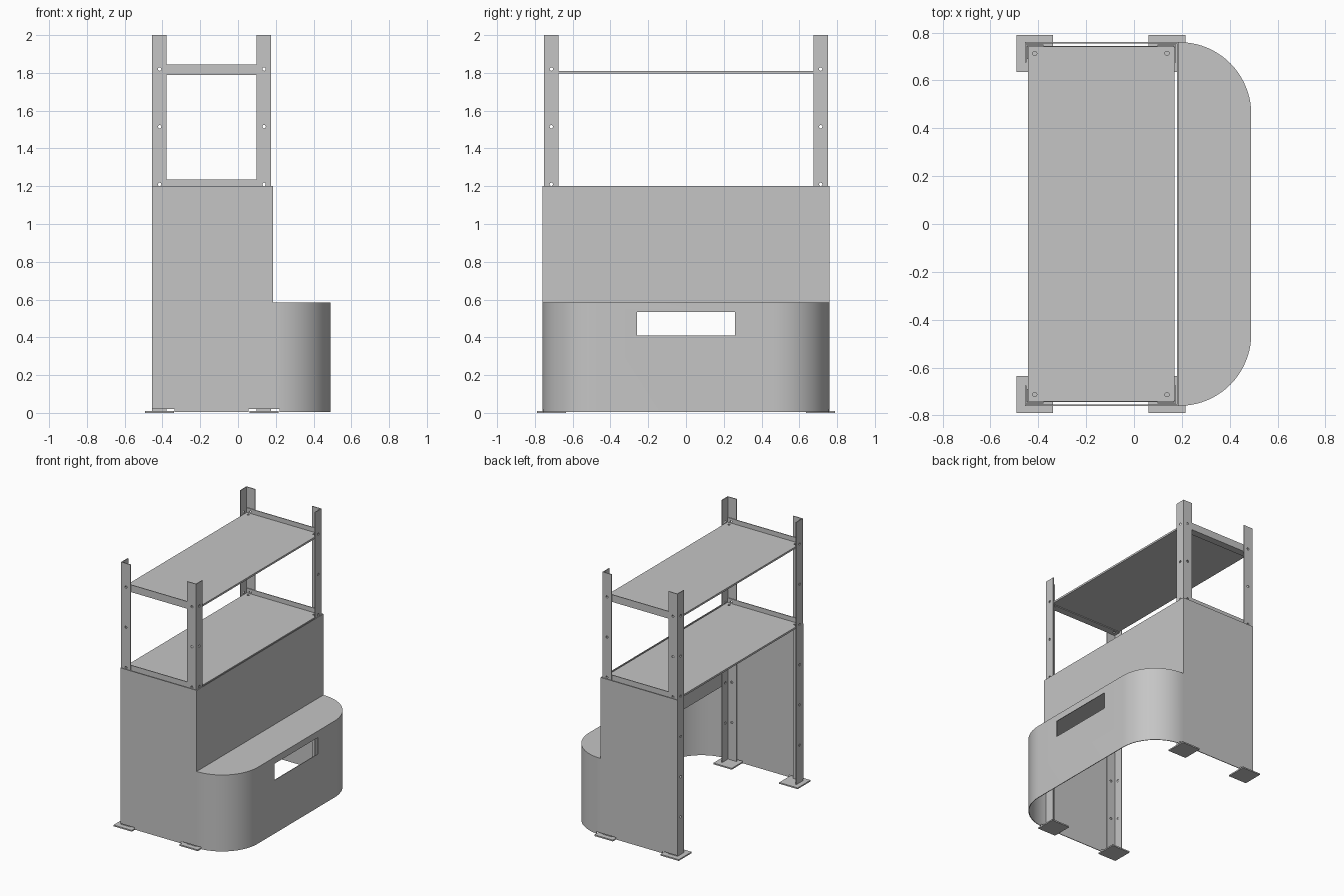
import bpy, bmesh, math
from mathutils import Matrix, Vector

if "Cube" in bpy.data.objects:
    bpy.data.objects.remove(bpy.data.objects["Cube"], do_unlink=True)

GREY = (0.56, 0.56, 0.56, 1)
metal = bpy.data.materials.new("grey_metal")
metal.use_nodes = True
metal.diffuse_color = GREY
metal.node_tree.nodes["Principled BSDF"].inputs["Base Color"].default_value = GREY


def finish(name, bm):
    me = bpy.data.meshes.new(name)
    bm.to_mesh(me)
    bm.free()
    me.materials.append(metal)
    ob = bpy.data.objects.new(name, me)
    bpy.context.collection.objects.link(ob)
    return ob


def add_box(bm, x, y, z):
    lo, hi = Vector((min(x), min(y), min(z))), Vector((max(x), max(y), max(z)))
    m = Matrix.Translation((lo + hi) / 2) @ Matrix.Diagonal((*(hi - lo), 1))
    bmesh.ops.create_cube(bm, size=1, matrix=m)


def add_hole(bm, centre, axis):
    turn = Vector(axis).to_track_quat('Z', 'Y').to_matrix().to_4x4()
    bmesh.ops.create_cone(bm, cap_ends=True, segments=12, radius1=0.009, radius2=0.009,
                          depth=0.04, matrix=Matrix.Translation(centre) @ turn)


def prism(name, outline, z0, z1):
    bm = bmesh.new()
    face = bm.faces.new([bm.verts.new((x, y, z0)) for x, y in outline])
    top = bmesh.ops.extrude_face_region(bm, geom=[face])["geom"]
    bmesh.ops.translate(bm, vec=(0, 0, z1 - z0),
                        verts=[v for v in top if isinstance(v, bmesh.types.BMVert)])
    bmesh.ops.recalc_face_normals(bm, faces=bm.faces)
    return finish(name, bm)


def bake(ob):
    """Apply all modifiers of an object."""
    bpy.context.view_layer.update()
    done = ob.evaluated_get(bpy.context.evaluated_depsgraph_get())
    me = bpy.data.meshes.new_from_object(done)
    ob.modifiers.clear()
    ob.data = me


def cut(ob, bm):
    """Subtract the cutter mesh from an object."""
    cutter = finish("cutter", bm)
    cutter.hide_render = True
    mod = ob.modifiers.new("cut", 'BOOLEAN')
    mod.operation, mod.solver, mod.object = 'DIFFERENCE', 'EXACT', cutter
    bake(ob)
    bpy.data.objects.remove(cutter, do_unlink=True)


def smooth(ob):
    bpy.ops.object.select_all(action='DESELECT')
    ob.select_set(True)
    bpy.context.view_layer.objects.active = ob
    bpy.ops.object.shade_smooth_by_angle(angle=math.radians(30))


BACK, FRONT, HALF = -0.455, 0.185, 0.76
SHEET, COUNTER, TOP = 0.005, 0.585, 1.2
HOLE_X, HOLE_Y = (-0.415, 0.138), 0.713


def rounded_front(inset):
    """Two quarter arcs joined by a straight front, from -y to +y."""
    r = 0.3 - inset
    half = [(0.19 + r * math.sin(a), -0.46 - r * math.cos(a))
            for a in (math.pi / 2 * i / 20 for i in range(21))]
    return half + [(x, -y) for x, y in reversed(half)]


# Wrap-around body: tall side walls running into a low rounded front
path = [(BACK, -HALF), (FRONT, -HALF)] + rounded_front(0) + [(FRONT, HALF), (BACK, HALF)]
bm = bmesh.new()
low, mid = ([bm.verts.new((x, y, z)) for x, y in path] for z in (0.005, COUNTER))
last = len(path) - 2
for i in range(last + 1):
    bm.faces.new((low[i], low[i + 1], mid[i + 1], mid[i]))
for i in (0, last):
    high = [bm.verts.new((v.co.x, v.co.y, TOP)) for v in (mid[i + 1], mid[i])]
    bm.faces.new((mid[i], mid[i + 1], *high))
body = finish("body_shell", bm)
solid = body.modifiers.new("sheet", 'SOLIDIFY')
solid.thickness, solid.offset = SHEET, -1
bake(body)

# Front window and notches over the foot plates
bm = bmesh.new()
add_box(bm, (0.4, 0.6), (-0.26, 0.26), (0.41, 0.535))
for s in (-1, 1):
    for x in ((-0.5, -0.335), (0.055, 0.22)):
        add_box(bm, x, (s * 0.7, s * 0.8), (-0.05, 0.02))
cut(body, bm)
smooth(body)

# Low counter top and upper front panel
prism("counter_top", [(FRONT - SHEET, -HALF + SHEET)] + rounded_front(SHEET)
      + [(FRONT - SHEET, HALF - SHEET)], COUNTER - SHEET, COUNTER)
bm = bmesh.new()
add_box(bm, (FRONT - SHEET, FRONT), (-HALF + SHEET, HALF - SHEET), (COUNTER, TOP))
finish("front_panel", bm)

# Four angle posts with bolt holes, each on a foot plate
for sx, x, hx, xname in ((-1, BACK, HOLE_X[0], "back"), (1, 0.175, HOLE_X[1], "front")):
    for s, yname in ((-1, "right"), (1, "left")):
        w, t, y = 0.077, 0.006, s * 0.751
        outline = [(0, 0), (w, 0), (w, t), (t, t), (t, w), (0, w)]
        post = prism(f"{xname}_{yname}_post",
                     [(x - sx * u, y - s * v) for u, v in outline], 0.01, 2)
        bm = bmesh.new()
        for k in range(6):
            z = 1.82 - 0.305 * k
            add_hole(bm, (hx, y, z), (0, 1, 0))
            add_hole(bm, (x, s * HOLE_Y, z), (1, 0, 0))
        cut(post, bm)
        bm = bmesh.new()
        px = -0.415 if sx < 0 else 0.138
        add_box(bm, (px - 0.077, px + 0.077), (s * 0.635, s * 0.79), (0, 0.01))
        finish(f"{xname}_{yname}_foot_plate", bm)

# Two shelves, each resting on a pair of angle rails
for base, level in ((1.18, "lower"), (1.79, "upper")):
    bm = bmesh.new()
    add_box(bm, (-0.444, 0.169), (-0.739, 0.739), (base + 0.006, base + 0.02))
    shelf = finish(f"{level}_shelf", bm)
    bm = bmesh.new()
    for s in (-1, 1):
        for hx in HOLE_X:
            add_hole(bm, (hx, s * HOLE_Y, base + 0.01), (0, 0, 1))
    cut(shelf, bm)
    for s, yname in ((-1, "right"), (1, "left")):
        w, t = 0.055, 0.006
        bm = bmesh.new()
        ends = (-0.448, 0.168)
        profile = [(0, 0), (w, 0), (w, t), (t, t), (t, w), (0, w)]
        rings = [[bm.verts.new((x, s * (0.745 - u), base + v)) for u, v in profile]
                 for x in ends]
        for i in range(len(profile)):
            j = (i + 1) % len(profile)
            bm.faces.new((rings[0][i], rings[0][j], rings[1][j], rings[1][i]))
        for ring in rings:
            bm.faces.new(ring)
        bmesh.ops.recalc_face_normals(bm, faces=bm.faces)
        rail = finish(f"{level}_{yname}_rail", bm)
        bm = bmesh.new()
        for hx in HOLE_X:
            add_hole(bm, (hx, s * 0.757, base + 0.03), (0, 1, 0))
            add_hole(bm, (hx, s * HOLE_Y, base - 0.012), (0, 0, 1))
        cut(rail, bm)
